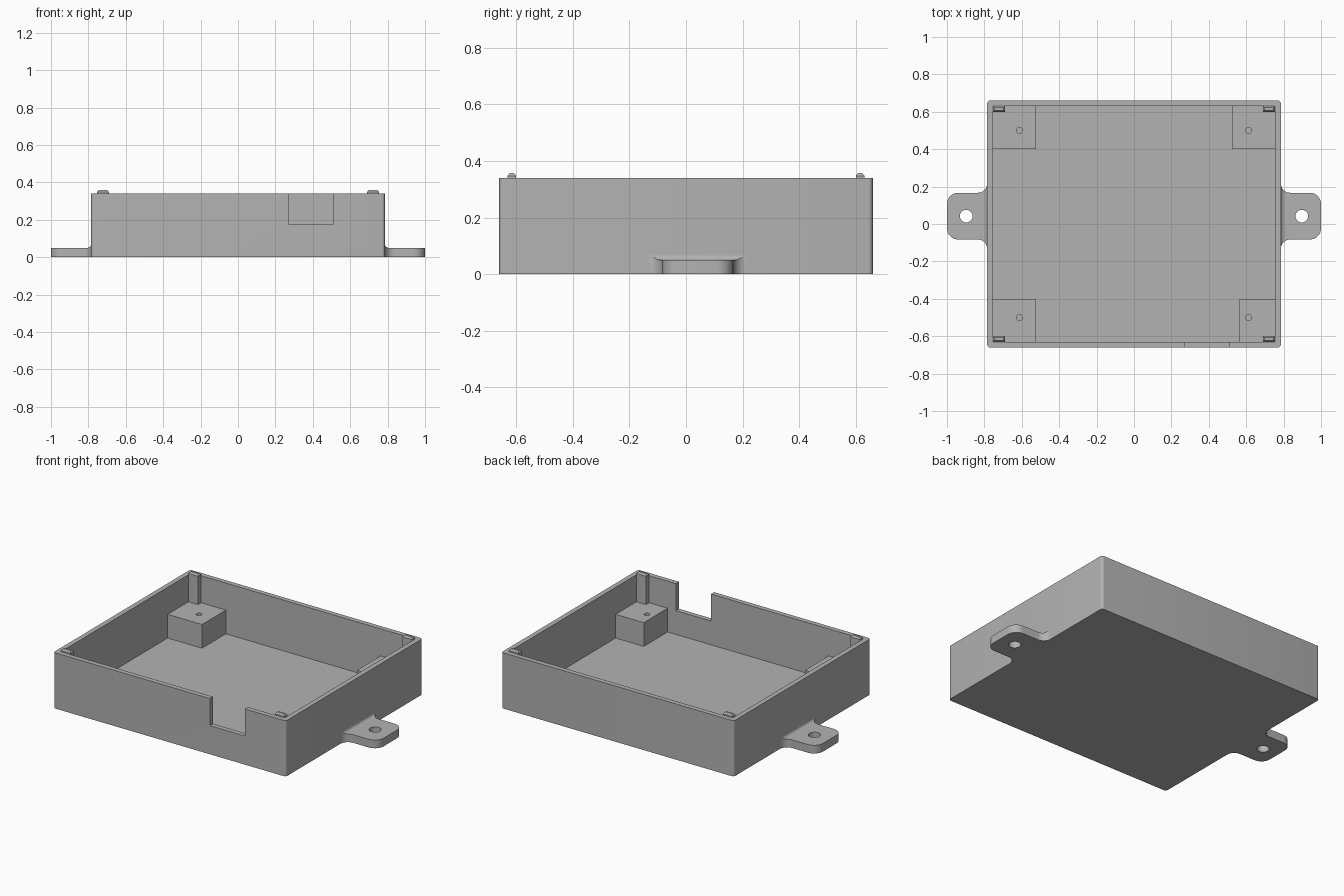
import bpy, bmesh
from math import sqrt, sin, cos, pi, radians

cube = bpy.data.objects.get("Cube")
if cube:
    bpy.data.objects.remove(cube, do_unlink=True)

GREY = (0.45, 0.45, 0.45, 1)
plastic = bpy.data.materials.new("grey plastic")
plastic.use_nodes = True
plastic.diffuse_color = GREY
plastic.node_tree.nodes["Principled BSDF"].inputs["Base Color"].default_value = GREY

HX, HY, HEIGHT = 0.785, 0.66, 0.34     # outer half sizes and height
WALL = 0.03
IX, IY = HX - WALL, HY - WALL          # inner half sizes
LEDGE = 0.175                          # top of the corner blocks and notch sill
TAB_Y, TAB_W, TAB_H = 0.042, 0.125, 0.05


def loft(name, rings):
    """Closed solid through a list of equal-length rings of points."""
    bm = bmesh.new()
    loops = [[bm.verts.new(p) for p in ring] for ring in rings]
    n = len(loops[0])
    for a, b in zip(loops, loops[1:]):
        for i in range(n):
            j = (i + 1) % n
            bm.faces.new((a[i], a[j], b[j], b[i]))
    bm.faces.new(loops[0])
    bm.faces.new(loops[-1])
    bmesh.ops.recalc_face_normals(bm, faces=bm.faces)
    mesh = bpy.data.meshes.new(name)
    bm.to_mesh(mesh)
    bm.free()
    mesh.materials.append(plastic)
    obj = bpy.data.objects.new(name, mesh)
    bpy.context.collection.objects.link(obj)
    return obj


def rect(x0, x1, y0, y1, z, inset=0):
    x0, x1, y0, y1 = x0 + inset, x1 - inset, y0 + inset, y1 - inset
    return [(x0, y0, z), (x1, y0, z), (x1, y1, z), (x0, y1, z)]


def box(name, x0, x1, y0, y1, z0, z1):
    return loft(name, [rect(x0, x1, y0, y1, z) for z in (z0, z1)])


def cylinder(name, x, y, r, z0, z1, n=32):
    return loft(name, [[(x + r * cos(2 * pi * i / n), y + r * sin(2 * pi * i / n), z)
                        for i in range(n)] for z in (z0, z1)])


def activate(obj):
    bpy.ops.object.select_all(action="DESELECT")
    obj.select_set(True)
    bpy.context.view_layer.objects.active = obj


def cut(obj, cutter):
    cutter.hide_render = True
    mod = obj.modifiers.new("cut", "BOOLEAN")
    mod.operation, mod.solver, mod.object = "DIFFERENCE", "EXACT", cutter
    activate(obj)
    bpy.ops.object.modifier_apply(modifier=mod.name)
    bpy.data.objects.remove(cutter, do_unlink=True)


def smooth(obj):
    activate(obj)
    bpy.ops.object.shade_smooth_by_angle(angle=radians(30))


# Open tray with softly rounded vertical corners and a cable notch in front
R = 0.016
outline = []
for k, (sx, sy) in enumerate(((1, 1), (-1, 1), (-1, -1), (1, -1))):
    for i in range(7):
        a = pi / 2 * (k + i / 6)
        outline.append((sx * (HX - R) + R * cos(a), sy * (HY - R) + R * sin(a)))
tray = loft("tray", [[(x, y, z) for x, y in outline] for z in (0, HEIGHT)])
cut(tray, box("cavity_cutter", -IX, IX, -IY, IY, WALL, 1))
cut(tray, box("notch_cutter", 0.272, 0.508, -1, -IY + 0.01, LEDGE, 1))
smooth(tray)

for sx, side in ((1, "left"), (-1, "right")):
    for sy, end in ((-1, "front"), (1, "back")):
        # Screw block; the one beside the notch is narrower
        inner = 0.565 if (sx, sy) == (1, -1) else 0.523
        x0, x1 = sorted((sx * inner, sx * (IX + 0.005)))
        y0, y1 = sorted((sy * 0.4, sy * (IY + 0.005)))
        block = box(f"{end}_{side}_screw_block", x0, x1, y0, y1, WALL - 0.005, LEDGE)
        cut(block, cylinder("pilot_cutter", sx * 0.613, sy * 0.5, 0.016, 0.06, 1))
        smooth(block)

        # Locating post rising above the rim with a chamfered tip
        x0, x1 = sorted((sx * 0.69, sx * IX))
        y0, y1 = sorted((sy * 0.6, sy * IY))
        loft(f"{end}_{side}_post", [rect(x0, x1, y0, y1, LEDGE - 0.005),
                                    rect(x0, x1, y0, y1, 0.348),
                                    rect(x0, x1, y0, y1, 0.358, 0.008)])

    # Mounting ear: sections along x with a flared root and rounded end
    def fillet(d, r):
        return r - sqrt(max(0, r * r - (r - d) ** 2)) if d < r else 0

    FLARE, RISE, TIP, REACH = 0.05, 0.022, 0.06, 1 - HX
    steps = [i / 10 for i in range(11)]
    dists = {RISE * (1 - cos(t * pi / 2)) for t in steps}
    dists |= {FLARE * (1 - cos(t * pi / 2)) for t in steps}
    dists |= {REACH - TIP + TIP * sin(t * pi / 2) for t in steps}
    sections = [-0.015] + sorted(round(d, 5) for d in dists)
    rings = []
    for d in sections:
        e = max(d, 0)
        w = TAB_W + fillet(e, FLARE) - fillet(REACH - e, TIP)
        h = TAB_H + fillet(e, RISE)
        x = sx * (HX + d)
        rings.append([(x, TAB_Y - w, 0), (x, TAB_Y + w, 0),
                      (x, TAB_Y + w, h), (x, TAB_Y - w, h)])
    ear = loft(f"{side}_mounting_ear", rings)
    cut(ear, cylinder("hole_cutter", sx * 0.897, TAB_Y, 0.034, -1, 1))
    smooth(ear)
